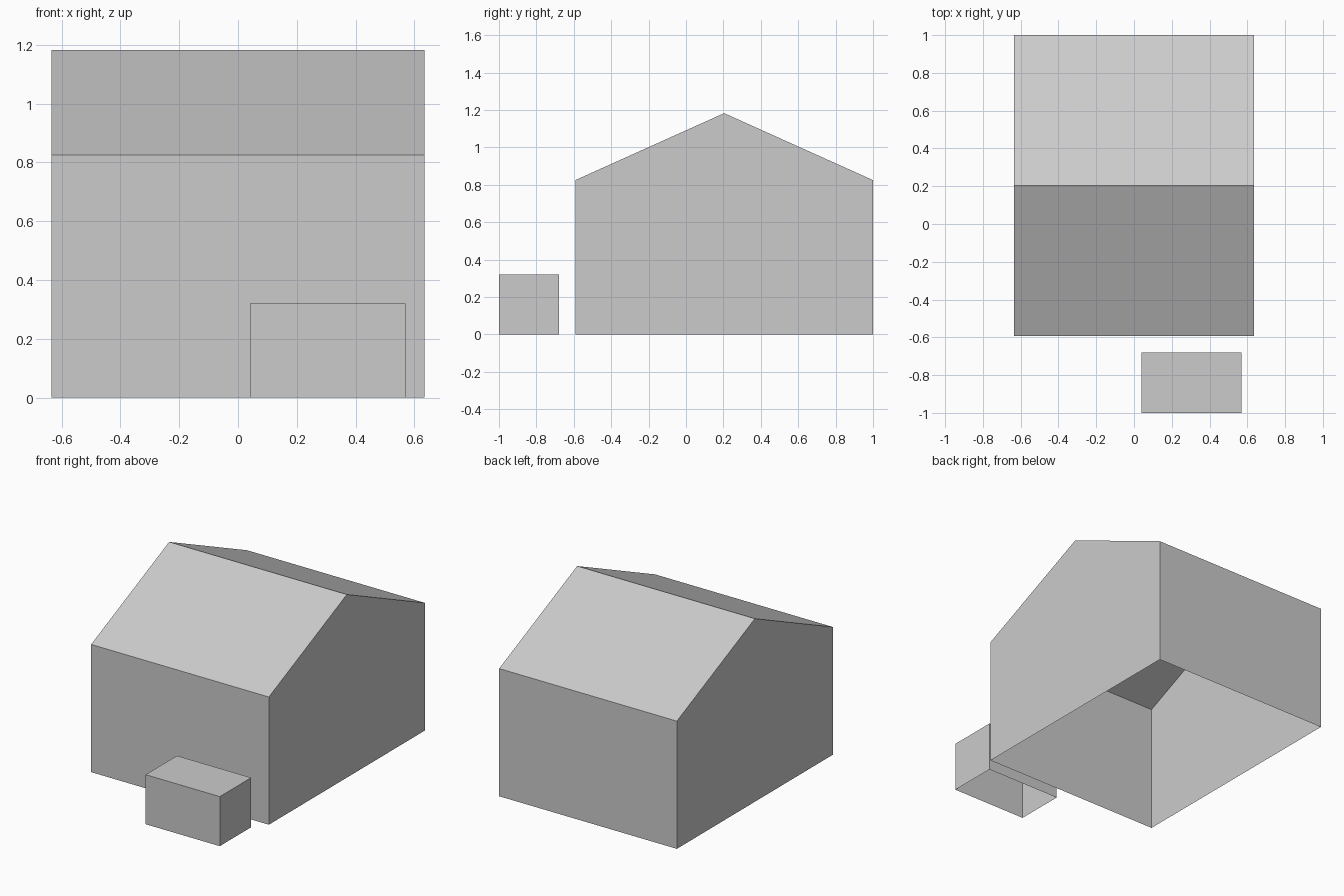
import bpy
import bmesh

default = bpy.data.objects.get("Cube")
if default:
    bpy.data.objects.remove(default, do_unlink=True)

grey = bpy.data.materials.new("light_grey")
grey.use_nodes = True
colour = (0.6, 0.6, 0.6, 1)
grey.diffuse_color = colour
grey.node_tree.nodes["Principled BSDF"].inputs["Base Color"].default_value = colour


def open_shell(name, profile, x0, x1):
    """Extrude a (y, z) profile along x, leaving the underside open."""
    bm = bmesh.new()
    face = bm.faces.new([bm.verts.new((x0, y, z)) for y, z in profile])
    ext = bmesh.ops.extrude_face_region(bm, geom=[face], use_keep_orig=True)
    moved = [v for v in ext["geom"] if isinstance(v, bmesh.types.BMVert)]
    bmesh.ops.translate(bm, verts=moved, vec=(x1 - x0, 0, 0))
    bmesh.ops.recalc_face_normals(bm, faces=bm.faces[:])
    floor = [f for f in bm.faces if all(v.co.z < 0.001 for v in f.verts)]
    bmesh.ops.delete(bm, geom=floor, context="FACES_ONLY")
    mesh = bpy.data.meshes.new(name)
    bm.to_mesh(mesh)
    bm.free()
    mesh.materials.append(grey)
    obj = bpy.data.objects.new(name, mesh)
    bpy.context.collection.objects.link(obj)
    return obj


# Gabled house with its ridge running along x
front, back, eave, ridge = -0.592, 1.0, 0.825, 1.183
open_shell("house", [(front, 0), (back, 0), (back, eave),
                     ((front + back) / 2, ridge), (front, eave)], -0.635, 0.635)

# Small separate box in front of the house
open_shell("front_box", [(-1, 0), (-0.68, 0), (-0.68, 0.32), (-1, 0.32)], 0.04, 0.57)
